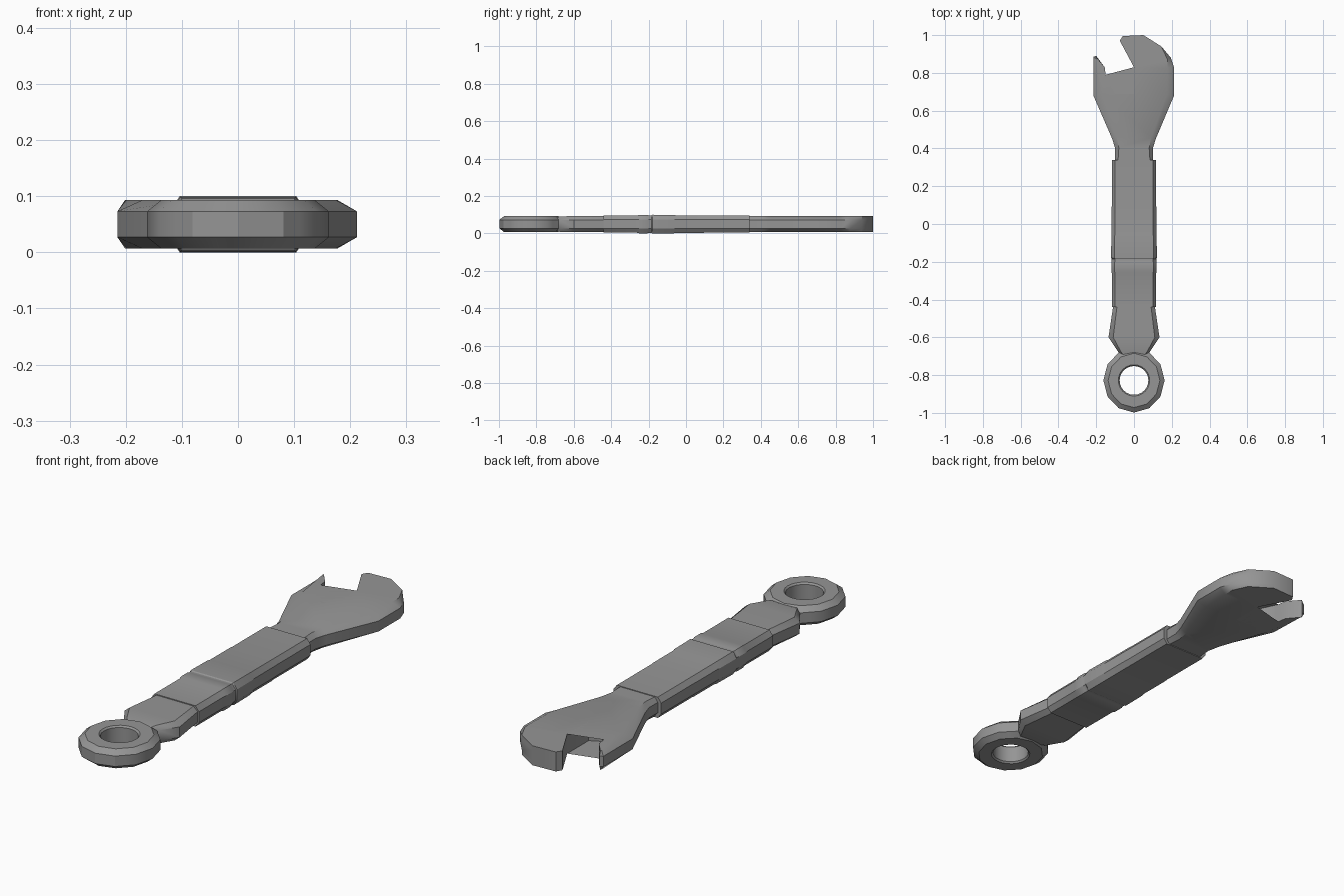
import bpy, bmesh, math
from mathutils import Vector

cube = bpy.data.objects.get("Cube")
if cube:
    bpy.data.objects.remove(cube, do_unlink=True)

MID = 0.05  # height of the tool's middle plane

steel = bpy.data.materials.new("grey steel")
steel.use_nodes = True
GREY = (0.3, 0.3, 0.3, 1)
steel.diffuse_color = GREY
steel.node_tree.nodes["Principled BSDF"].inputs["Base Color"].default_value = GREY


def finish(name, bm, angle=30):
    bmesh.ops.recalc_face_normals(bm, faces=bm.faces)
    mesh = bpy.data.meshes.new(name)
    bm.to_mesh(mesh)
    bm.free()
    ob = bpy.data.objects.new(name, mesh)
    bpy.context.collection.objects.link(ob)
    mesh.materials.append(steel)
    bpy.ops.object.select_all(action='DESELECT')
    ob.select_set(True)
    bpy.context.view_layer.objects.active = ob
    bpy.ops.object.shade_smooth_by_angle(angle=math.radians(angle))
    return ob


def bridge(bm, a, b):
    n = len(a)
    for i in range(n):
        j = (i + 1) % n
        bm.faces.new((a[i], a[j], b[j], b[i]))


def bar(name, stations):
    """Octagonal bar along y; station = y, half width, flat half width, half height, side half height."""
    bm = bmesh.new()
    rings = []
    for y, w, f, h, c in stations:
        quarter = [(w, c), (f, h)]
        sec = quarter + [(-x, z) for x, z in reversed(quarter)]
        sec += [(-x, -z) for x, z in sec]
        rings.append([bm.verts.new((x, y, MID + z)) for x, z in sec])
    for a, b in zip(rings, rings[1:]):
        bridge(bm, a, b)
    bm.faces.new(rings[0])
    bm.faces.new(rings[-1])
    return finish(name, bm)


def chamfered_plate(name, outline, half, side):
    """Plate from x, y, inset points; the rims are pulled inward by the inset."""
    bm = bmesh.new()
    n = len(outline)
    inner = []
    for i, (x, y, d) in enumerate(outline):
        p = Vector((x, y))
        e1 = (p - Vector(outline[i - 1][:2])).normalized()
        e2 = (Vector(outline[(i + 1) % n][:2]) - p).normalized()
        t = (e1 + e2).normalized()
        inner.append(p + Vector((-t.y, t.x)) * d)
    rings = []
    for z, rim in ((-half, True), (-side, False), (side, False), (half, True)):
        pts = inner if rim else [o[:2] for o in outline]
        rings.append([bm.verts.new((q[0], q[1], MID + z)) for q in pts])
    for a, b in zip(rings, rings[1:]):
        bridge(bm, a, b)
    bm.faces.new(rings[0])
    bm.faces.new(rings[-1])
    bmesh.ops.triangulate(bm, faces=[f for f in bm.faces if len(f.verts) > 4])
    return finish(name, bm, 35)


# Open-ended head: neck, big jaw, mouth, small jaw (counter-clockwise)
chamfered_plate("open_jaw_head", [
    (0.10, 0.30, 0.02), (0.10, 0.40, 0.02), (0.115, 0.45, 0.025),
    (0.212, 0.68, 0.038), (0.212, 0.83, 0.035), (0.195, 0.88, 0.02),
    (0.145, 0.94, 0), (0.05, 1.0, 0), (-0.06, 0.995, 0), (-0.075, 0.97, 0),
    (0, 0.83, 0), (0, 0.68, 0), (-0.05, 0.655, 0), (-0.10, 0.685, 0),
    (-0.15, 0.79, 0), (-0.155, 0.83, 0), (-0.20, 0.89, 0.005),
    (-0.215, 0.885, 0.02), (-0.215, 0.68, 0.045), (-0.115, 0.45, 0.025),
    (-0.10, 0.40, 0.02), (-0.10, 0.30, 0.02)], 0.043, 0.023)

# Grip sleeve with a raised band and shallow steps
grip = []
for y, grow in ((-0.44, 0), (-0.262, 0), (-0.25, 0.003), (-0.205, 0.003),
                (-0.20, 0.001), (-0.185, 0.001), (-0.18, 0.004), (-0.065, 0.003),
                (-0.055, 0.001), (0.09, 0.001), (0.10, 0), (0.34, 0)):
    grip.append((y, 0.117 + grow, 0.1 + grow, 0.046 + grow, 0.024))
bar("grip_sleeve", grip)

# Flared tail between grip and ring
bar("flared_tail", [
    (-0.42, 0.108, 0.088, 0.042, 0.023), (-0.60, 0.135, 0.11, 0.043, 0.023),
    (-0.675, 0.085, 0.07, 0.041, 0.023), (-0.69, 0.072, 0.06, 0.036, 0.02),
    (-0.74, 0.072, 0.06, 0.036, 0.02)])

# Hanging ring: twelve-sided outside, round hole
bm = bmesh.new()
SEG = 24
flat = math.cos(math.pi / 12)
loops = []
for r, z, faceted in ((0.162, -0.023, True), (0.162, 0.023, True), (0.137, 0.043, True),
                      (0.083, 0.043, False), (0.076, 0.036, False),
                      (0.076, -0.036, False), (0.083, -0.043, False), (0.137, -0.043, True)):
    loop = []
    for i in range(SEG):
        a = 2 * math.pi * i / SEG
        k = r * (flat if faceted and i % 2 else 1)
        stretch = 1.05 if faceted else 1
        loop.append(bm.verts.new((k * math.cos(a), -0.828 + k * stretch * math.sin(a), MID + z)))
    loops.append(loop)
for a, b in zip(loops, loops[1:] + loops[:1]):
    bridge(bm, a, b)
finish("hanging_ring", bm)
